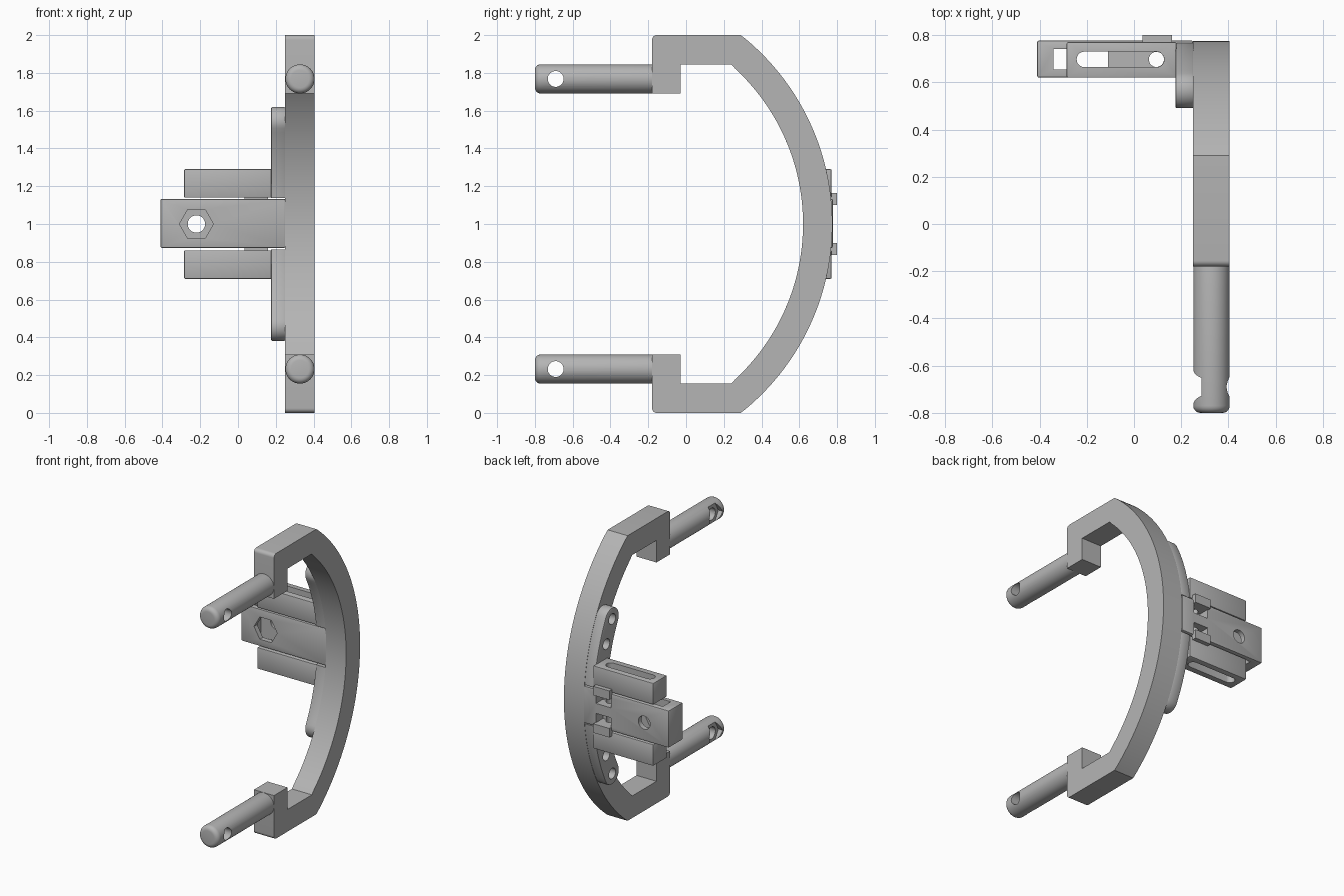
import bpy, bmesh
from math import sin, cos, pi, radians

cube = bpy.data.objects.get("Cube")
if cube:
    bpy.data.objects.remove(cube, do_unlink=True)

grey = bpy.data.materials.new("light_grey")
grey.use_nodes = True
grey.diffuse_color = (0.46, 0.46, 0.46, 1)
grey.node_tree.nodes["Principled BSDF"].inputs["Base Color"].default_value = (0.46, 0.46, 0.46, 1)

ARC_Y, R_IN, R_OUT = -0.5, 1.12, 1.275
R_MID, HALF = (R_IN + R_OUT) / 2, (R_OUT - R_IN) / 2
X0, X1 = 0.25, 0.405


def prism(name, pts, axis, a, b):
    """Extrude a 2D outline along an axis from a to b."""
    place = {"x": lambda u, v, w: (w, u, v),
             "y": lambda u, v, w: (u, w, v),
             "z": lambda u, v, w: (u, v, w)}[axis]
    bm = bmesh.new()
    low = [bm.verts.new(place(u, v, a)) for u, v in pts]
    high = [bm.verts.new(place(u, v, b)) for u, v in pts]
    bm.faces.new(low)
    bm.faces.new(high)
    n = len(pts)
    for i in range(n):
        j = (i + 1) % n
        bm.faces.new((low[i], low[j], high[j], high[i]))
    bmesh.ops.recalc_face_normals(bm, faces=bm.faces)
    mesh = bpy.data.meshes.new(name)
    bm.to_mesh(mesh)
    bm.free()
    mesh.materials.append(grey)
    ob = bpy.data.objects.new(name, mesh)
    bpy.context.collection.objects.link(ob)
    return ob


def rect(u0, u1, v0, v1):
    return [(u0, v0), (u1, v0), (u1, v1), (u0, v1)]


def arc(cu, cv, r, start, end, n):
    return [(cu + r * cos(radians(start + (end - start) * i / n)),
             cv + r * sin(radians(start + (end - start) * i / n))) for i in range(n + 1)]


def circle(cu, cv, r, n=32):
    return [(cu + r * cos(2 * pi * i / n), cv + r * sin(2 * pi * i / n)) for i in range(n)]


def apply(ob, mod):
    bpy.context.view_layer.objects.active = ob
    bpy.ops.object.modifier_apply(modifier=mod.name)


def bevel(ob, width, segments=2):
    mod = ob.modifiers.new("round", "BEVEL")
    mod.width, mod.segments = width, segments
    apply(ob, mod)


def cut(ob, *cutter):
    """Subtract a prism and discard the cutter."""
    tool = prism("cutter", *cutter)
    mod = ob.modifiers.new("cut", "BOOLEAN")
    mod.operation, mod.solver, mod.object = "DIFFERENCE", "EXACT", tool
    apply(ob, mod)
    bpy.data.objects.remove(tool, do_unlink=True)


def smooth(ob):
    bpy.ops.object.select_all(action="DESELECT")
    ob.select_set(True)
    bpy.context.view_layer.objects.active = ob
    bpy.ops.object.shade_smooth_by_angle(angle=radians(30))


# Curved main bow with inward hooks at both ends
end_out = 51.7
end_in = 49.0
upper_hook = [(0.24, 1.845), (-0.03, 1.845), (-0.03, 1.69), (-0.18, 1.69)]
upper_hook += arc(-0.155, 1.975, 0.025, 180, 90, 6) + [(0.29, 2)]
lower_hook = [(y, 2 - z) for y, z in reversed(upper_hook)]
outline = (upper_hook + arc(ARC_Y, 1, R_OUT, end_out, -end_out, 64)[1:-1]
           + lower_hook + arc(ARC_Y, 1, R_IN, -end_in, end_in, 64)[1:-1])
smooth(prism("bow_frame", outline, "x", X0, X1))

# Two pins, each with a cross hole and a hexagonal nut pocket
for side, z in (("upper", 1.768), ("lower", 0.232)):
    pin = prism(side + "_pin", circle(0.328, z, 0.077, 48), "y", -0.8, -0.1)
    bevel(pin, 0.03, 5)
    cut(pin, circle(-0.69, z, 0.042), "x", 0.2, 0.45)
    cut(pin, circle(-0.69, z, 0.075, 6), "x", 0.2, 0.285)
    smooth(pin)

# Curved mounting flange on the inner side, split for the slider
t = 26.9
tip_y, tip_z = R_MID * cos(radians(t)), R_MID * sin(radians(t))
strip = arc(ARC_Y, 1, R_OUT, -t, t, 40)
strip += arc(ARC_Y + tip_y, 1 + tip_z, HALF, t, t + 180, 16)[1:-1]
strip += arc(ARC_Y, 1, R_IN, t, -t, 40)
strip += arc(ARC_Y + tip_y, 1 - tip_z, HALF, 180 - t, 360 - t, 16)[1:-1]
flange = prism("mounting_flange", strip, "x", 0.175, X0 + 0.003)
bevel(flange, 0.008)
cut(flange, rect(0.4, 0.9, 0.865, 1.138), "x", 0.1, 0.3)
for a in (-t, -19, 19, t):
    hole = circle(ARC_Y + R_MID * cos(radians(a)), 1 + R_MID * sin(radians(a)), 0.037)
    cut(flange, hole, "x", 0.1, X0 - 0.004)
smooth(flange)

# Two slotted guide rails and the clips bridging from them to the slider
slot = arc(0.095, 0.697, 0.033, -90, 90, 10) + arc(-0.21, 0.697, 0.033, 90, 270, 10)
for side, s in (("upper", 1), ("lower", -1)):
    z0, z1 = sorted((1 + s * 0.14, 1 + s * 0.29))
    rail = prism(side + "_rail", rect(-0.285, 0.18, 0.62, 0.77), "z", z0, z1)
    bevel(rail, 0.005)
    cut(rail, slot, "z", z0 - 0.1, z1 + 0.1)
    smooth(rail)
    c0, c1 = sorted((1 + s * 0.1, 1 + s * 0.163))
    prism(side + "_clip", rect(0.035, 0.16, c0, c1), "y", 0.765, 0.8)

# Central slider with nut pocket, bolt holes and latch recesses
slider = prism("slider", rect(-0.41, 0.25, 0.62, 0.777), "z", 0.873, 1.133)
bevel(slider, 0.007)
cut(slider, rect(-0.34, -0.11, 0.655, 0.742), "z", 0.8, 1.2)
cut(slider, circle(-0.22, 1, 0.046), "y", 0.5, 0.9)
cut(slider, circle(-0.22, 1, 0.09, 6), "y", 0.5, 0.68)
cut(slider, circle(0.095, 0.697, 0.032), "z", 0.8, 1.2)
for s in (1, -1):
    z0, z1 = sorted((1 + s * 0.035, 1 + s * 0.1))
    cut(slider, rect(0.04, 0.155, z0, z1), "y", 0.7, 0.9)
smooth(slider)
